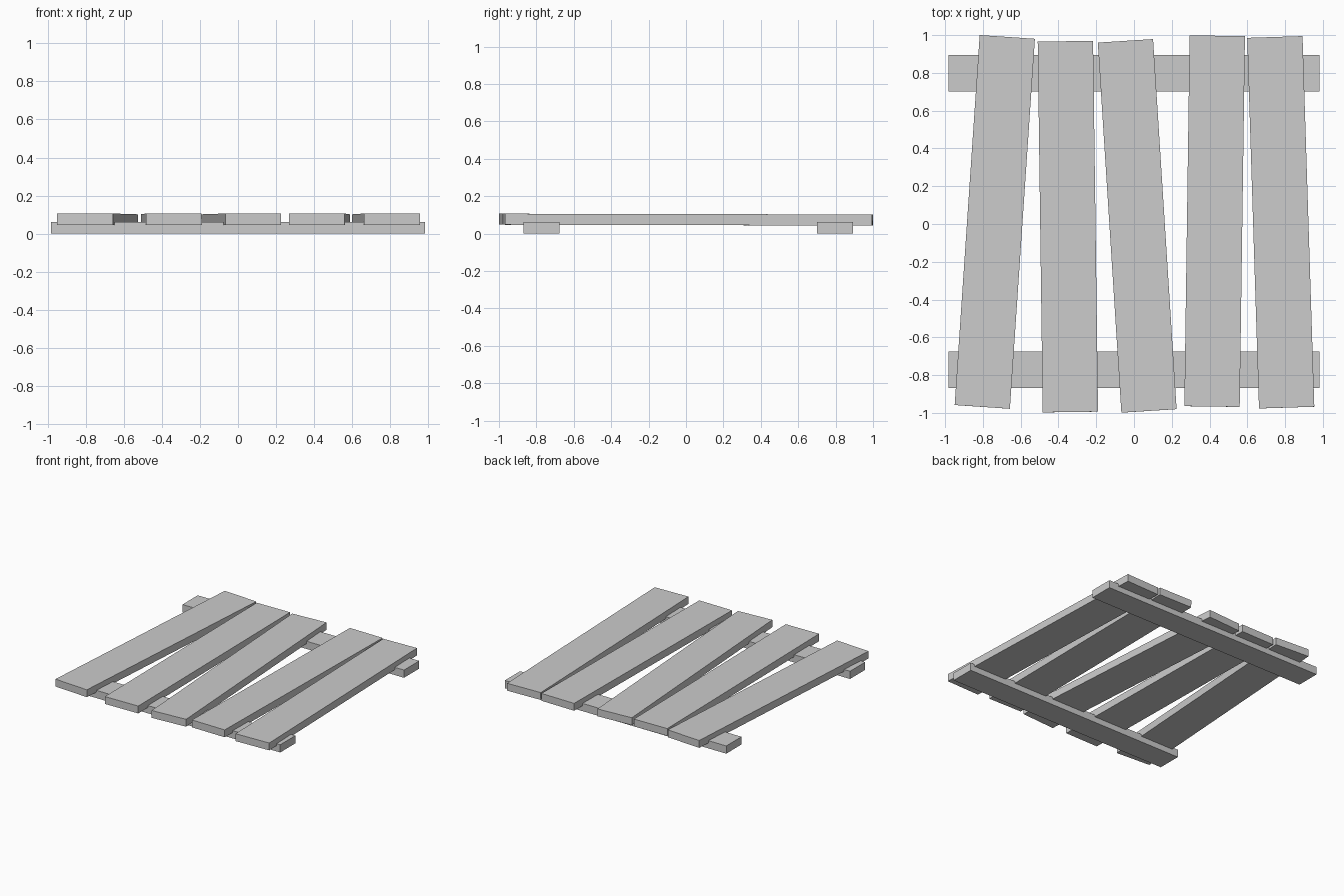
import bpy
from math import radians

if "Cube" in bpy.data.objects:
    bpy.data.objects.remove(bpy.data.objects["Cube"])


def board(name, size, loc, pitch=0.0, yaw=0.0):
    bpy.ops.mesh.primitive_cube_add(size=1, location=loc)
    ob = bpy.context.object
    ob.name = name
    ob.scale = size
    ob.rotation_euler = (radians(pitch), 0, radians(yaw))
    return ob


# Two cross battens lying on the ground
for name, y in (("front_batten", -0.772), ("back_batten", 0.797)):
    board(name, (1.966, 0.193, 0.062), (0, y, 0.031))

# Five crooked planks sunk slightly into the battens: x, y, yaw
planks = [
    (-0.737, 0.011, -3.87),
    (-0.350, -0.014, 0.77),
    (0.017, -0.010, 3.64),
    (0.427, 0.015, -0.81),
    (0.777, 0.009, 1.82),
]
for i, (x, y, yaw) in enumerate(planks, 1):
    board(f"plank_{i}", (0.293, 1.963, 0.059), (x, y, 0.0745), -0.12, yaw)
